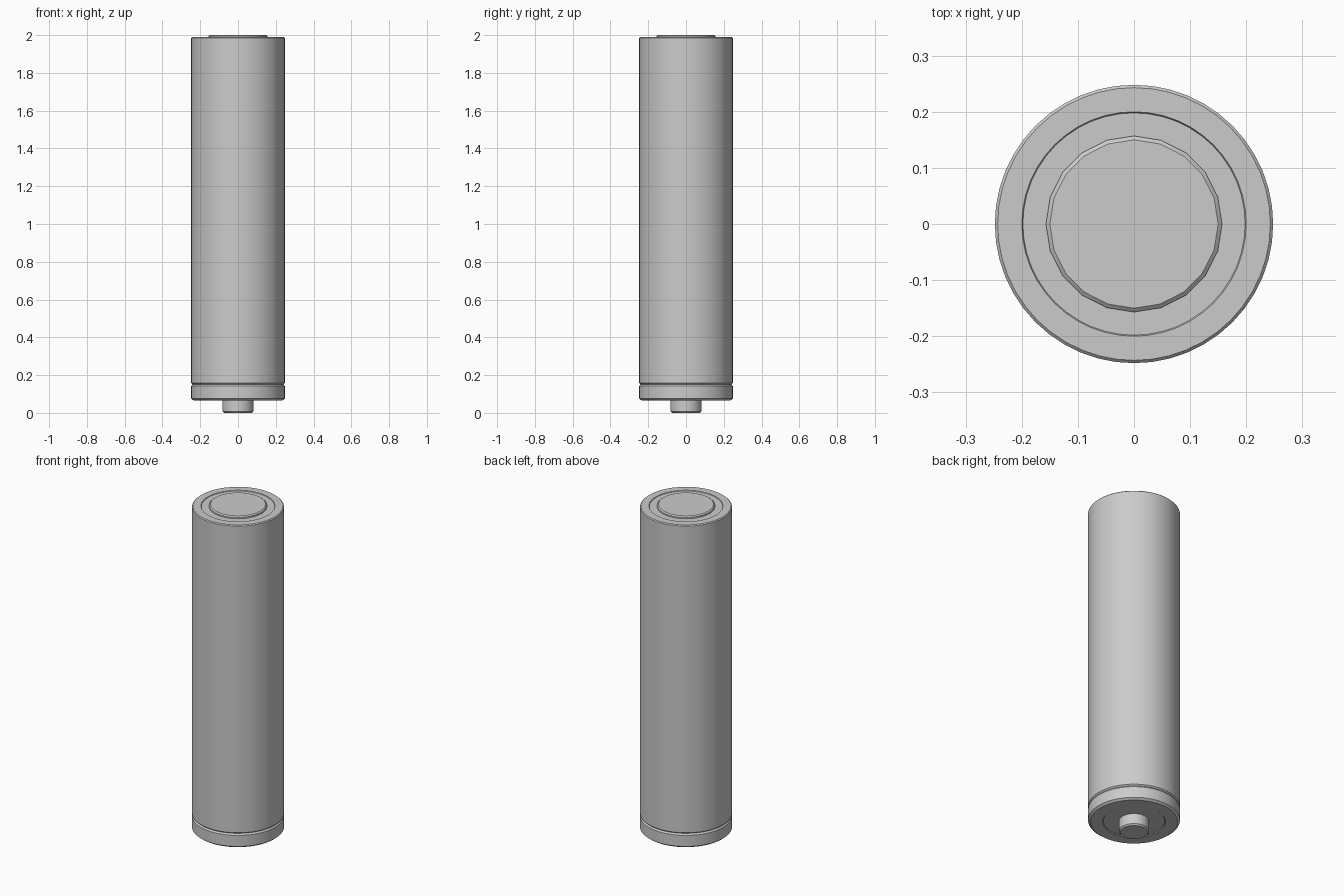
import bpy
import bmesh
import math

if "Cube" in bpy.data.objects:
    bpy.data.objects.remove(bpy.data.objects["Cube"])

metal = bpy.data.materials.new("grey_metal")
metal.diffuse_color = (0.6, 0.6, 0.6, 1)
metal.use_nodes = True
metal.node_tree.nodes["Principled BSDF"].inputs["Base Color"].default_value = metal.diffuse_color


def lathe(name, profile, sides):
    """Closed solid of revolution from (radius, z) points, bottom axis to top axis."""
    bm = bmesh.new()
    rings = []
    for r, z in profile:
        if r == 0:
            rings.append([bm.verts.new((0, 0, z))] * sides)
        else:
            rings.append([bm.verts.new((r * math.cos(math.tau * i / sides),
                                        r * math.sin(math.tau * i / sides), z))
                          for i in range(sides)])
    for low, high in zip(rings, rings[1:]):
        for i in range(sides):
            j = (i + 1) % sides
            corners = dict.fromkeys((low[i], low[j], high[j], high[i]))
            bm.faces.new(list(corners))
    bmesh.ops.recalc_face_normals(bm, faces=bm.faces)
    mesh = bpy.data.meshes.new(name)
    bm.to_mesh(mesh)
    bm.free()
    obj = bpy.data.objects.new(name, mesh)
    bpy.context.collection.objects.link(obj)
    mesh.materials.append(metal)
    bpy.ops.object.select_all(action='DESELECT')
    obj.select_set(True)
    bpy.context.view_layer.objects.active = obj
    bpy.ops.object.shade_smooth_by_angle(angle=math.radians(30))
    return obj


# Long casing with a shallow stepped top, narrowed into the seam above the end cap
lathe("casing", [(0, 0.15), (0.24, 0.15), (0.248, 0.158), (0.248, 1.985),
                 (0.243, 1.99), (0.2, 1.99), (0.198, 1.986), (0.157, 1.986),
                 (0, 1.986)], 48)

# Raised contact disc on top
lathe("contact_disc", [(0, 1.98), (0.157, 1.98), (0.157, 1.994), (0.15, 2.0), (0, 2.0)], 20)

# End cap with rounded edges and a slightly recessed underside
lathe("end_cap", [(0, 0.07), (0.166, 0.07), (0.17, 0.066), (0.235, 0.066),
                  (0.248, 0.076), (0.248, 0.142), (0.24, 0.152), (0, 0.152)], 48)

# Small terminal nub under the end cap
lathe("terminal_nub", [(0, 0), (0.074, 0), (0.082, 0.008), (0.082, 0.08), (0, 0.08)], 24)
